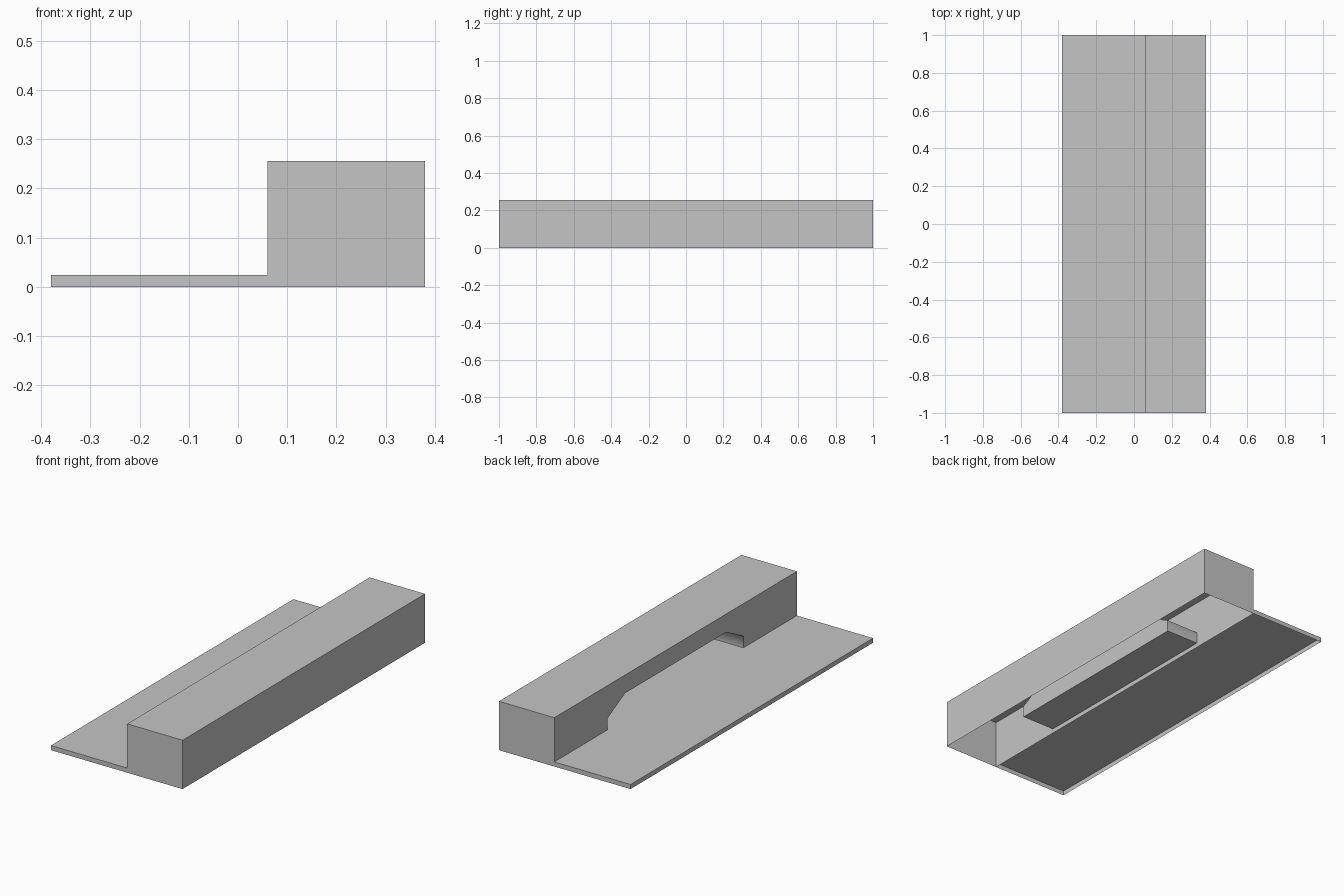
import bpy
import bmesh
import math

if "Cube" in bpy.data.objects:
    bpy.data.objects.remove(bpy.data.objects["Cube"], do_unlink=True)

OUTER, STEP, NICHE = 0.38, 0.06, 0.25     # x positions
PLATE, TOP = 0.024, 0.255                 # heights

grey = bpy.data.materials.new("plain_grey")
grey.use_nodes = True
grey.diffuse_color = (0.56, 0.56, 0.56, 1)
grey.node_tree.nodes["Principled BSDF"].inputs["Base Color"].default_value = (0.56, 0.56, 0.56, 1)


def shell(name, polygons):
    """Open surface made from a few planar polygons, welded together."""
    bm = bmesh.new()
    for points in polygons:
        bm.faces.new([bm.verts.new(p) for p in points])
    bmesh.ops.remove_doubles(bm, verts=bm.verts, dist=0.0001)
    mesh = bpy.data.meshes.new(name)
    bm.to_mesh(mesh)
    bm.free()
    mesh.materials.append(grey)
    obj = bpy.data.objects.new(name, mesh)
    bpy.context.collection.objects.link(obj)
    return obj


def across(x0, x1, y, z0, z1):
    """End panel facing along y."""
    panel = [(x0, y, z0), (x1, y, z0), (x1, y, z1), (x0, y, z1)]
    return panel if y < 0 else panel[::-1]


def flat(x0, x1, y0, y1, z):
    """Panel facing up."""
    return [(x0, y0, z), (x1, y0, z), (x1, y1, z), (x0, y1, z)]


def along(x, z0, z1, facing):
    """Full-length side panel facing along x."""
    panel = [(x, -1, z0), (x, 1, z0), (x, 1, z1), (x, -1, z1)]
    return panel if facing > 0 else panel[::-1]


# Outline of the opening, with clipped upper corners
half = [(0.56, PLATE), (0.56, 0.085), (0.416, 0.16)]
arch = half + [(-y, z) for y, z in reversed(half)]

# Thin base plate, open underneath
shell("base_plate", [
    flat(-OUTER, STEP, -1, 1, PLATE),
    along(-OUTER, 0, PLATE, -1),
    across(-OUTER, STEP, -1, 0, PLATE),
    across(-OUTER, STEP, 1, 0, PLATE),
])

# Raised housing, open underneath, with the opening in its inner wall
wall = [(1, PLATE)] + arch + [(-1, PLATE), (-1, TOP), (1, TOP)]
shell("raised_housing", [
    flat(STEP, OUTER, -1, 1, TOP),
    along(OUTER, 0, TOP, 1),
    across(STEP, OUTER, -1, 0, TOP),
    across(STEP, OUTER, 1, 0, TOP),
    along(STEP, 0, PLATE, -1),
    [(STEP, y, z) for y, z in wall],
])

# Niche behind the opening
sides = []
for a, b in zip(arch, arch[1:] + arch[:1]):
    sides.append([(STEP, *a), (NICHE, *a), (NICHE, *b), (STEP, *b)])
niche = shell("niche", sides + [[(NICHE, y, z) for y, z in reversed(arch)]])
bpy.ops.object.select_all(action="DESELECT")
niche.select_set(True)
bpy.context.view_layer.objects.active = niche
bpy.ops.object.shade_smooth_by_angle(angle=math.radians(70))
